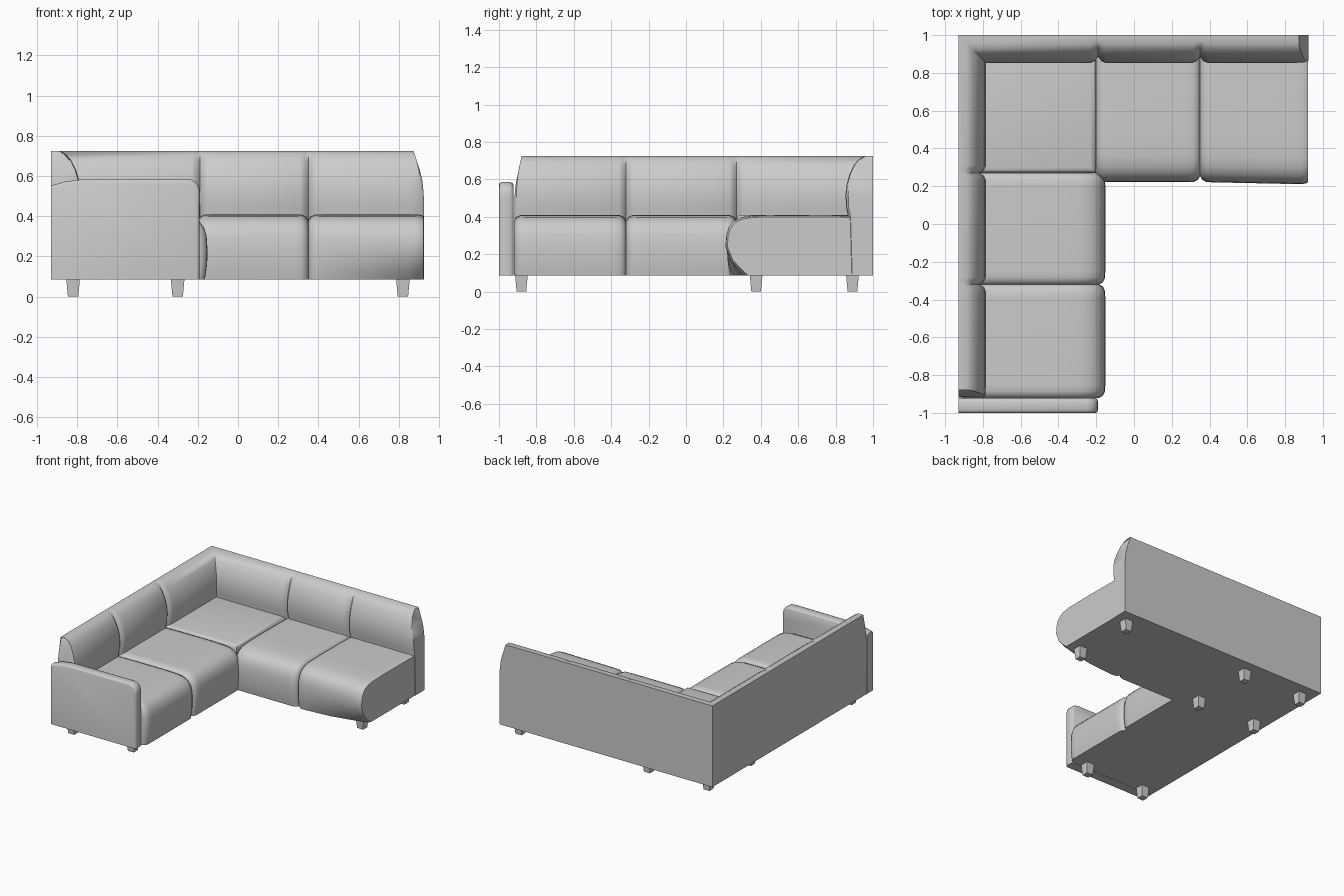
import bpy, bmesh, math

if "Cube" in bpy.data.objects:
    bpy.data.objects.remove(bpy.data.objects["Cube"])

BASE, LEFT, BACK, RIGHT = 0.085, -0.93, 1.0, 0.925


def finish(name, bm, angle=42):
    bmesh.ops.recalc_face_normals(bm, faces=bm.faces[:])
    me = bpy.data.meshes.new(name)
    bm.to_mesh(me)
    bm.free()
    ob = bpy.data.objects.new(name, me)
    bpy.context.collection.objects.link(ob)
    bpy.ops.object.select_all(action='DESELECT')
    bpy.context.view_layer.objects.active = ob
    ob.select_set(True)
    bpy.ops.object.shade_smooth_by_angle(angle=math.radians(angle))
    return ob


def loft(name, rings, strip_caps=False):
    bm = bmesh.new()
    vs = [[bm.verts.new(p) for p in r] for r in rings]
    n = len(vs[0])
    for a, b in zip(vs, vs[1:]):
        for i in range(n):
            j = (i + 1) % n
            bm.faces.new((a[i], a[j], b[j], b[i]))
    for r in (vs[0], vs[-1]):
        if strip_caps:
            for i in range(n // 2 - 1):
                bm.faces.new((r[i], r[i + 1], r[n - 2 - i], r[n - 1 - i]))
        else:
            bm.faces.new(r)
    return finish(name, bm)


# L-shaped backrest: one mitred sweep, pinched at the seams
back_profile = [(0.125, BASE), (0.134, 0.40), (0.144, 0.45), (0.147, 0.52),
                (0.141, 0.575), (0.125, 0.63), (0.10, 0.68), (0.075, 0.708), (0.045, 0.725)]


def back_ring(place, pinch=0.0, inset=0.0):
    def drop(z):
        return inset * max(0, (z - 0.45) / 0.275) ** 2.5
    outer = [place(0, z, drop(z)) for d, z in back_profile]
    inner = [place(d - pinch * min(1, d / 0.12), z, drop(z)) for d, z in reversed(back_profile)]
    return outer + inner


def on_rear(x):
    return lambda d, z, s: (x - s, BACK - d, z)


def on_side(y):
    return lambda d, z, s: (LEFT + d, y + s, z)


seam = [(0.04, 0), (0.018, 0.009), (0, 0.033), (-0.018, 0.009), (-0.04, 0)]
rings = [back_ring(on_rear(RIGHT), 0.014, 0.06),
         back_ring(on_rear(RIGHT - 0.012), 0.004, 0.04),
         back_ring(on_rear(RIGHT - 0.07))]
for x in (0.35, -0.19):
    rings += [back_ring(on_rear(x + o), p) for o, p in seam]
rings.append(back_ring(lambda d, z, s: (LEFT + d, BACK - d, z)))
for y in (0.27, -0.32):
    rings += [back_ring(on_side(y + o), p) for o, p in seam]
rings += [back_ring(on_side(-0.85)), back_ring(on_side(-0.908), 0.004, 0.03),
          back_ring(on_side(-0.918), 0.014, 0.055)]
loft("backrest", rings, strip_caps=True)

# Seat cushions: rounded front profile with pinched ends
seat_profile = [(0.02, BASE), (0.02, 0.405), (0.25, 0.409), (0.5, 0.410), (0.64, 0.407),
                (0.695, 0.398), (0.735, 0.377), (0.761, 0.345), (0.774, 0.30),
                (0.778, 0.24), (0.777, 0.17), (0.771, 0.12), (0.765, BASE)]


def seat(name, a, b, side, end_tuck=0.0):
    length = b - a
    shape = [(0, 0.032), (0.012, 0.012), (0.035, 0.001), (0.07, 0)]
    stations = [(a + o, p) for o, p in shape] + [((a + b) / 2, 0)]
    stations += [(b - o, p) for o, p in reversed(shape)]
    rings = []
    for t, p in stations:
        u = (t - a) / length
        if end_tuck and u > 0.5:
            p *= 0.35
        ring = []
        for d, z in seat_profile:
            front = min(1, max(0, (d - 0.5) / 0.25))
            low = max(0, (0.24 - z) / 0.155)
            d2 = d - p * front + 0.012 * front * (u if end_tuck else 0)
            d2 -= end_tuck * u ** 2 * low ** 1.6 * front
            z2 = z - p * 0.9 * max(0, (z - 0.25) / 0.16) if z > 0.25 else z
            ring.append((LEFT + d2, t, z2) if side else (t, BACK - d2, z2))
        rings.append(ring)
    loft(name, rings)


seat("side_seat_front", -0.92, -0.32, True)
seat("side_seat_rear", -0.32, 0.27, True)
seat("rear_seat_inner", -0.20, 0.35, False)
seat("rear_seat_outer", 0.35, 0.922, False, end_tuck=0.10)


def box(bm, x0, x1, y0, y1, z0, z1):
    r = bmesh.ops.create_cube(bm, size=1)
    for v in r["verts"]:
        v.co = (x1 if v.co.x > 0 else x0, y1 if v.co.y > 0 else y0, z1 if v.co.z > 0 else z0)


# Corner seat
bm = bmesh.new()
box(bm, -0.91, -0.20, 0.27, 0.98, BASE, 0.41)
bmesh.ops.bevel(bm, geom=[e for e in bm.edges if all(v.co.z > 0.3 for v in e.verts)],
                offset=0.03, segments=3, profile=0.5, affect='EDGES')
finish("corner_seat", bm)

# Front armrest: rounded outline with a softened rim
outline = [(LEFT, BASE), (-0.192, BASE), (-0.190, 0.50)]
outline += [(-0.25 + 0.06 * math.cos(t), 0.525 + 0.06 * math.sin(t))
            for t in [math.radians(a) for a in (0, 22, 45, 68, 90)]]
outline += [(-0.78, 0.583), (-0.86, 0.572), (LEFT, 0.552)]


def arm_ring(y, s):
    return [(x - s * (x > -0.5), y, z - s * (z > 0.3)) for x, z in outline]


loft("front_armrest", [arm_ring(y, s) for y, s in
     ((-1.0, 0.014), (-0.996, 0.005), (-0.985, 0), (-0.94, 0), (-0.928, 0.005), (-0.922, 0.014))])

# Tapered square legs
for i, (x, y) in enumerate([(-0.82, -0.88), (-0.30, -0.88), (-0.82, 0.375), (-0.30, 0.375),
                            (0.82, 0.375), (-0.82, 0.89), (-0.30, 0.89), (0.82, 0.89)]):
    bm = bmesh.new()
    box(bm, x - 0.034, x + 0.034, y - 0.034, y + 0.034, 0, BASE + 0.005)
    for v in bm.verts:
        if v.co.z < 0.01:
            v.co.x = x + (v.co.x - x) * 0.76
            v.co.y = y + (v.co.y - y) * 0.76
    finish(f"leg_{i + 1}", bm, 20)
